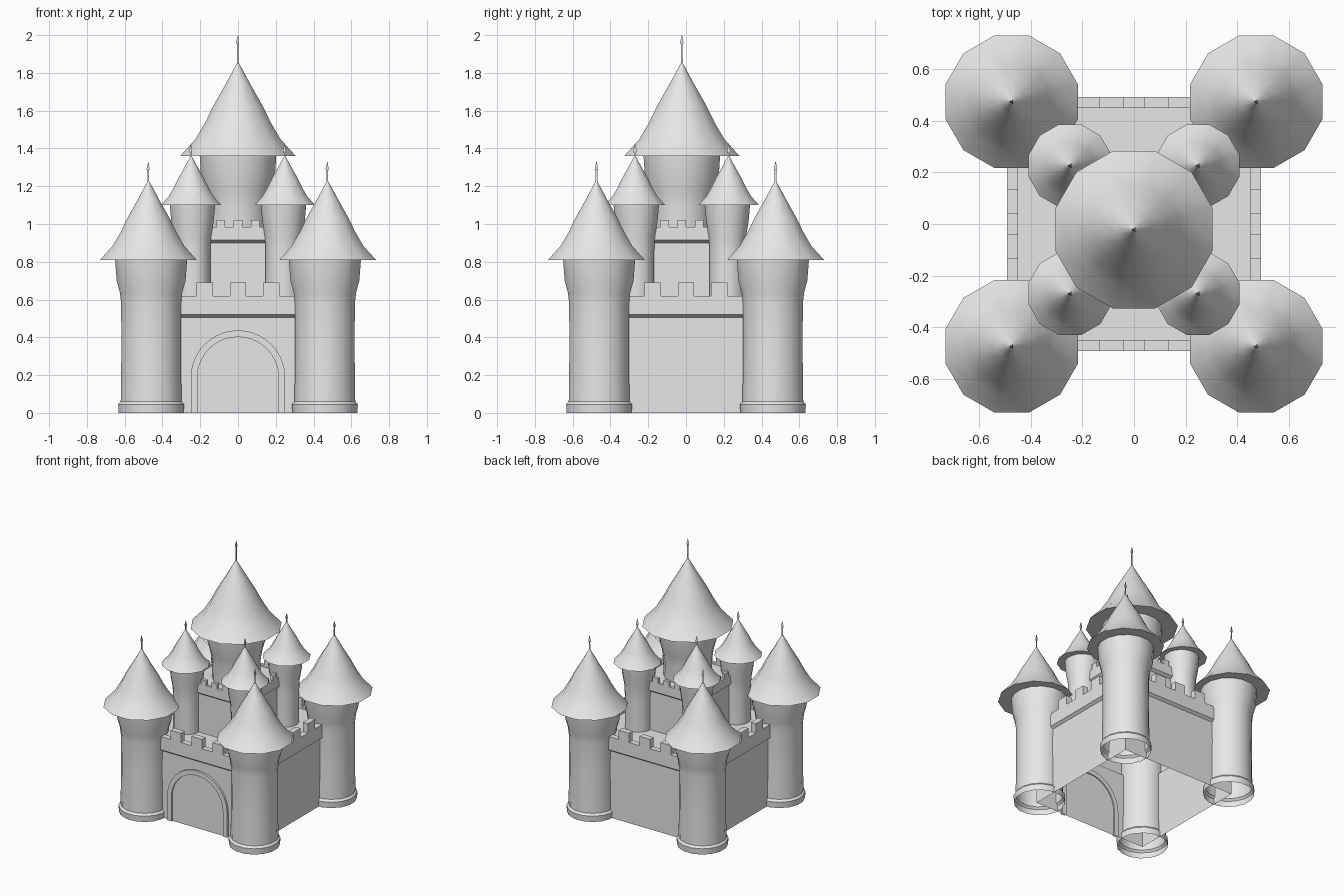
import bpy
import bmesh
from math import pi, sin, cos, sqrt, radians

cube = bpy.data.objects.get("Cube")
if cube:
    bpy.data.objects.remove(cube)

STONE = (0.8, 0.8, 0.8, 1.0)
stone = bpy.data.materials.new("light grey stone")
stone.use_nodes = True
stone.diffuse_color = STONE
stone.node_tree.nodes["Principled BSDF"].inputs["Base Color"].default_value = STONE

KEEP_Y = -0.022


def finish(name, bm, smooth=False):
    bmesh.ops.recalc_face_normals(bm, faces=bm.faces)
    mesh = bpy.data.meshes.new(name)
    bm.to_mesh(mesh)
    bm.free()
    mesh.materials.append(stone)
    obj = bpy.data.objects.new(name, mesh)
    bpy.context.collection.objects.link(obj)
    if smooth:
        bpy.ops.object.select_all(action='DESELECT')
        obj.select_set(True)
        bpy.context.view_layer.objects.active = obj
        bpy.ops.object.shade_smooth_by_angle(angle=radians(35))
    return obj


def lathe(name, profile, sides, centre, smooth=True, cap_start=False, cap_end=False):
    """Spin a (radius, height) profile; flat sides face the axes."""
    bm = bmesh.new()
    rings = []
    for r, z in profile:
        angles = [2 * pi * (i + 0.5) / sides for i in range(sides)]
        rings.append([bm.verts.new((centre[0] + r * cos(a), centre[1] + r * sin(a), z))
                      for a in angles])
    for low, high in zip(rings, rings[1:]):
        for i in range(sides):
            j = (i + 1) % sides
            bm.faces.new((low[i], low[j], high[j], high[i]))
    if cap_start:
        bm.faces.new(rings[0][::-1])
    if cap_end:
        bm.faces.new(rings[-1])
    return finish(name, bm, smooth)


def roof(name, centre, radius, eave, tip, top):
    """Flared twelve-sided roof with a three-sided spear finial."""
    shape = [(1, 0), (0.74, 0.18), (0.57, 0.36), (0.43, 0.54), (0.22, 0.77), (0.02, 1)]
    lathe(name, [(radius * r, eave + (tip - eave) * t) for r, t in shape],
          12, centre, cap_start=True, cap_end=True)
    head = top - 0.05
    lathe(name + "_finial", [(0.006, tip - 0.03), (0.005, head), (0.011, head + 0.01),
                             (0.001, top)], 3, centre, False, True, True)


def battlement(name, centre, half, base, ledge, rim, merlon_top, merlon, pitch):
    """Square walls with a projecting parapet and three merlons on each side."""
    thick = merlon * 0.5
    outer, inner = half + 0.02, half + 0.02 - thick
    outline = [(half, base), (half, ledge), (outer, ledge + 0.015), (outer, rim),
               (inner, rim), (inner, rim - 0.012)]
    lathe(name, [(h * sqrt(2), z) for h, z in outline], 4, centre, False, cap_end=True)
    bm = bmesh.new()
    mid = outer - thick / 2
    for offset in (-pitch, 0, pitch):
        for side in (-1, 1):
            for along_x in (True, False):
                x, y = (offset, side * mid) if along_x else (side * mid, offset)
                w, d = (merlon, thick) if along_x else (thick, merlon)
                made = bmesh.ops.create_cube(bm, size=1)["verts"]
                bmesh.ops.scale(bm, vec=(w, d, merlon_top - rim), verts=made)
                bmesh.ops.translate(bm, verts=made, vec=(
                    centre[0] + x, centre[1] + y, (merlon_top + rim) / 2))
    finish(name + "_merlons", bm)


def arch_points(half, spring):
    curve = [(half * cos(pi * i / 20), spring + half * sin(pi * i / 20)) for i in range(21)]
    return [(half, 0)] + curve + [(-half, 0)]


# Curtain walls and the square keep above them
battlement("curtain_wall", (0, 0), 0.473, 0, 0.505, 0.62, 0.69, 0.087, 0.175)
battlement("keep", (0, KEEP_Y), 0.24, 0.6, 0.9, 0.985, 1.022, 0.045, 0.091)

# Corner towers and turrets
TOWER = [(0.175, 0), (0.178, 0.045), (0.164, 0.06), (0.16, 0.35), (0.162, 0.58),
         (0.168, 0.635), (0.186, 0.7), (0.195, 0.82)]
TURRET = [(0.096, 0.6), (0.096, 0.85), (0.1, 0.93), (0.114, 1.01), (0.123, 1.105)]
for sx, x_name in ((-1, "right"), (1, "left")):
    for sy, y_name in ((-1, "front"), (1, "back")):
        tag = y_name + "_" + x_name
        lathe("tower_" + tag, TOWER, 16, (sx * 0.46, sy * 0.46))
        roof("tower_roof_" + tag, (sx * 0.474, sy * 0.474), 0.265, 0.81, 1.225, 1.33)
        lathe("turret_" + tag, TURRET, 16, (sx * 0.241, KEEP_Y + sy * 0.241))
        roof("turret_roof_" + tag, (sx * 0.248, KEEP_Y + sy * 0.248),
             0.166, 1.1, 1.36, 1.425)

# Great central tower
lathe("great_tower", [(0.165, 0.95), (0.167, 1.1), (0.178, 1.17), (0.199, 1.25),
                      (0.207, 1.365)], 16, (0, KEEP_Y))
roof("great_roof", (0, KEEP_Y), 0.316, 1.36, 1.85, 2.0)

# Arched gate frame
bm = bmesh.new()
FRONT, BACK = -0.488, -0.465
loops = [[bm.verts.new((x, y, z)) for x, z in arch_points(half, 0.187)]
         for half, y in ((0.25, BACK), (0.25, FRONT), (0.215, FRONT), (0.215, BACK))]
for a, b in zip(loops, loops[1:] + loops[:1]):
    for i in range(len(a) - 1):
        bm.faces.new((a[i], a[i + 1], b[i + 1], b[i]))
finish("gate_frame", bm)

# Gate panel
bm = bmesh.new()
bm.faces.new([bm.verts.new((x, -0.477, z)) for x, z in arch_points(0.215, 0.187)])
finish("gate_panel", bm)
gate = bpy.data.objects["gate_panel"].data
if gate.polygons[0].normal.y > 0:
    gate.flip_normals()
